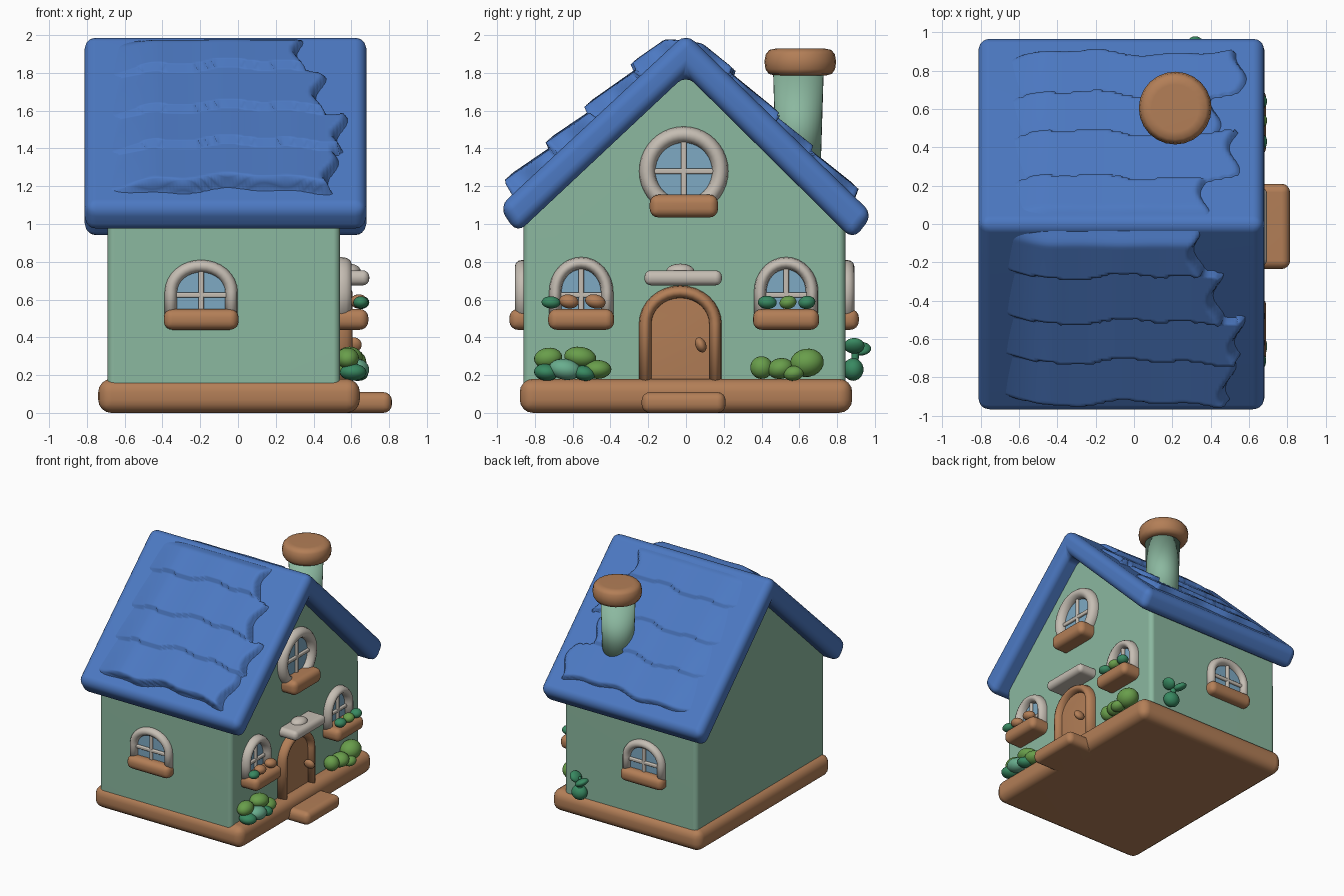
import bpy, bmesh, math, random
from mathutils import Matrix, Vector

if "Cube" in bpy.data.objects:
    bpy.data.objects.remove(bpy.data.objects["Cube"])

random.seed(4)


def mat(name, r, g, b):
    m = bpy.data.materials.new(name)
    m.diffuse_color = (r, g, b, 1)
    m.use_nodes = True
    m.node_tree.nodes["Principled BSDF"].inputs["Base Color"].default_value = m.diffuse_color
    return m


BLUE = mat("roof_blue", 0.072, 0.19, 0.54)
GREEN = mat("wall_green", 0.26, 0.48, 0.35)
BROWN = mat("wood_brown", 0.45, 0.21, 0.095)
WHITE = mat("frame_white", 0.56, 0.51, 0.45)
GLASS = mat("glass_blue", 0.21, 0.40, 0.55)
LEAF = mat("leaf_green", 0.14, 0.34, 0.07)
TEAL = mat("teal_green", 0.04, 0.25, 0.12)
PALE = mat("pale_green", 0.14, 0.42, 0.27)


def finish(bm, name, material, M=Matrix(), weighted=False):
    bmesh.ops.transform(bm, matrix=M, verts=bm.verts)
    bmesh.ops.recalc_face_normals(bm, faces=bm.faces)
    me = bpy.data.meshes.new(name)
    bm.to_mesh(me)
    bm.free()
    me.materials.append(material)
    me.shade_smooth()
    ob = bpy.data.objects.new(name, me)
    bpy.context.collection.objects.link(ob)
    if weighted:
        ob.modifiers.new("even_shading", 'WEIGHTED_NORMAL')
    return ob


def prism(name, pts, axis_lo, axis_hi, material, bevel=0.0, M=Matrix(), seg=4):
    """Profile in local XY, extruded along local Z."""
    bm = bmesh.new()
    f = bm.faces.new([bm.verts.new((p[0], p[1], axis_lo)) for p in pts])
    ext = bmesh.ops.extrude_face_region(bm, geom=[f])["geom"]
    bmesh.ops.translate(bm, vec=(0, 0, axis_hi - axis_lo),
                        verts=[v for v in ext if isinstance(v, bmesh.types.BMVert)])
    bmesh.ops.recalc_face_normals(bm, faces=bm.faces)
    if bevel:
        bmesh.ops.bevel(bm, geom=bm.edges[:], offset=bevel, segments=seg,
                        profile=0.5, affect='EDGES', clamp_overlap=True)
    return finish(bm, name, material, M, True)


def box(name, lo, hi, material, bevel, M=Matrix()):
    pts = [(lo[0], lo[1]), (hi[0], lo[1]), (hi[0], hi[1]), (lo[0], hi[1])]
    return prism(name, pts, lo[2], hi[2], material, bevel, M)


def blob(name, c, r, material, M=Matrix(), rot=0.0):
    bm = bmesh.new()
    bmesh.ops.create_icosphere(bm, subdivisions=3, radius=1)
    T = Matrix.Translation(c) @ Matrix.Rotation(rot, 4, 'Z') @ Matrix.Diagonal((*r, 1))
    return finish(bm, name, material, M @ T)


def tube(name, path, rn, rw, w, material, M, closed=False, n=12):
    """Oval tube along a flat path, rn wide in the plane and rw deep."""
    bm, rings, k = bmesh.new(), [], len(path)
    for i, p in enumerate(path):
        a = path[(i - 1) % k] if closed else path[max(i - 1, 0)]
        b = path[(i + 1) % k] if closed else path[min(i + 1, k - 1)]
        t = (Vector(b) - Vector(a)).normalized()
        ring = []
        for j in range(n):
            an = math.tau * j / n
            o = rn * math.cos(an)
            ring.append(bm.verts.new((p[0] - t.y * o, p[1] + t.x * o, w + rw * math.sin(an))))
        rings.append(ring)
    for i in range(k if closed else k - 1):
        A, B = rings[i], rings[(i + 1) % k]
        for j in range(n):
            bm.faces.new((A[j], A[(j + 1) % n], B[(j + 1) % n], B[j]))
    if not closed:
        bm.faces.new(rings[0])
        bm.faces.new(rings[-1])
    return finish(bm, name, material, M)


def arch(a, z0, z1, h, n=16):
    arc = [(a * math.cos(math.pi * i / n), z1 + h * math.sin(math.pi * i / n)) for i in range(n + 1)]
    return [(a, z0)] + arc + [(-a, z0)]


def wall_frame(u, w, origin):
    """Matrix with local X along the wall, Y up and Z outward."""
    M = Matrix((u, (0, 0, 1), w)).transposed().to_4x4()
    M.translation = origin
    return M


PROFILE = Matrix(((0, 0, 1, 0), (1, 0, 0, 0), (0, 1, 0, 0), (0, 0, 0, 1)))  # profile in YZ, along X

# base, step and walls
box("base", (-0.74, -0.88, 0), (0.645, 0.88, 0.18), BROWN, 0.07)
box("door_step", (0.5, -0.235, 0), (0.815, 0.21, 0.11), BROWN, 0.045)
prism("walls", [(-0.86, 0.1), (0.845, 0.1), (0.845, 1.02), (0, 1.86), (-0.86, 1.02)],
      -0.69, 0.54, GREEN, 0.035, PROFILE)

# roof slab
prism("roof", [(0, 2.01), (-0.99, 1.09), (-0.895, 0.95), (0, 1.79), (0.885, 0.915), (0.99, 1.05)],
      -0.812, 0.68, BLUE, 0.06, PROFILE)


def ramp(t):
    t = min(max(t, 0), 1)
    return t * t * (3 - 2 * t)


# sculpted shingle courses, one relief sheet on each slope
COURSES = [0, 0.31, 0.63, 0.91, 1.2]
for side, thick, eave, ends in ((-1, 0.085, 1.09, (0.36, 0.46, 0.57, 0.52)),
                                (1, 0.045, 1.05, (0.40, 0.55, 0.45, 0.58))):
    d = Vector((0, side * 0.99, eave - 2.0)).normalized()
    nrm = Vector((0, -d.z * side, abs(d.y)))
    nrm.y = side * abs(d.z)
    ridge = Vector((0, 0, 2.0))
    bm, NX, NS, rows = bmesh.new(), 80, 90, []
    ph = random.uniform(0, 6)
    for i in range(NS + 1):
        s = 0.015 + 1.25 * i / NS
        row = []
        for j in range(NX + 1):
            x = -0.77 + 1.4 * j / NX
            sw = s + 0.018 * math.sin(7 * x + ph) + 0.012 * math.sin(17 * x + 2 * ph)
            c = max([k for k in range(4) if sw >= COURSES[k]] or [0])
            u = (sw - COURSES[c]) / (COURSES[c + 1] - COURSES[c])
            end = ends[c] + 0.03 * math.sin(19 * s + ph)
            m = ramp(s / 0.11) * ramp((end - x) / 0.05) * ramp((x + 0.77) / 0.35)
            m *= (0.6 + 0.4 * u) if u <= 1 else ramp(1 - (u - 1) / 0.1)
            row.append(bm.verts.new(ridge + d * s + nrm * (-0.02 + (thick + 0.02) * m) + Vector((x, 0, 0))))
        rows.append(row)
    for a, b in zip(rows, rows[1:]):
        for j in range(NX):
            bm.faces.new((a[j], a[j + 1], b[j + 1], b[j]))
    finish(bm, "shingles_" + ("front" if side < 0 else "back"), BLUE)

# chimney
bm = bmesh.new()
bmesh.ops.create_cone(bm, cap_ends=True, segments=32, radius1=0.115, radius2=0.135, depth=0.65)
finish(bm, "chimney", GREEN, Matrix.Translation((0.215, 0.595, 1.515)), True)
ring = [(0.19 * math.cos(math.tau * i / 24), 0.19 * math.sin(math.tau * i / 24)) for i in range(24)]
bm = bmesh.new()
levels = [bm.verts.new((0, 0, 1.79))]
bmesh.ops.delete(bm, geom=levels, context='VERTS')
loops = [[bm.verts.new((x * k, y * k, z)) for x, y in ring] for k, z in
         ((0.7, 1.785), (0.88, 1.795), (0.97, 1.82), (1, 1.86), (0.96, 1.9), (0.86, 1.922), (0.65, 1.93))]
for a, b in zip(loops, loops[1:]):
    for j in range(24):
        bm.faces.new((a[j], a[(j + 1) % 24], b[(j + 1) % 24], b[j]))
bm.faces.new(loops[0])
bm.faces.new(loops[-1])
finish(bm, "chimney_cap", BROWN, Matrix.Translation((0.215, 0.605, 0)), True)

ENTRY = wall_frame((0, 1, 0), (1, 0, 0), (0.54, 0, 0))
SIDE_F = wall_frame((1, 0, 0), (0, -1, 0), (0, -0.86, 0))
SIDE_B = wall_frame((-1, 0, 0), (0, 1, 0), (0, 0.845, 0))


# arched windows with sills
def window(name, M, u, top, half, rw, sill_depth):
    M = M @ Matrix.Translation((u, 0, 0))
    a = half - 0.033
    path = arch(a, 0.5, 0.64, top - 0.64 - 0.033)
    prism(name + "_glass", path, -0.001, 0.008, GLASS, 0, M)
    tube(name + "_frame", path, 0.033, rw, 0.006, WHITE, M)
    box(name + "_bar_upright", (-0.014, 0.5, 0), (0.014, top - 0.04, 0.025), WHITE, 0.008, M)
    box(name + "_bar_cross", (-a, 0.61, 0), (a, 0.638, 0.025), WHITE, 0.008, M)
    box(name + "_sill", (-half - 0.005, 0.44, -0.05), (half + 0.005, 0.55, sill_depth), BROWN, 0.045, M)


window("front_window", SIDE_F, -0.195, 0.81, 0.193, 0.04, 0.075)
window("back_window", SIDE_B, 0.21, 0.81, 0.193, 0.04, 0.07)
window("entry_window_left", ENTRY, -0.555, 0.825, 0.17, 0.055, 0.15)
window("entry_window_right", ENTRY, 0.53, 0.825, 0.17, 0.055, 0.15)

# round gable window
R = ENTRY @ Matrix.Translation((-0.012, 1.28, 0))
circle = [(0.193 * math.cos(math.tau * i / 40), 0.193 * math.sin(math.tau * i / 40)) for i in range(40)]
prism("gable_glass", circle, -0.001, 0.008, GLASS, 0, R)
tube("gable_frame", circle, 0.043, 0.055, 0.006, WHITE, R, True)
box("gable_bar_upright", (-0.015, -0.17, 0), (0.015, 0.17, 0.025), WHITE, 0.008, R)
box("gable_bar_cross", (-0.17, -0.015, 0), (0.17, 0.015, 0.025), WHITE, 0.008, R)
box("gable_sill", (-0.18, -0.245, -0.05), (0.182, -0.125, 0.13), BROWN, 0.045, R)

# door, handle and canopy
D = ENTRY @ Matrix.Translation((-0.03, 0, 0))
door = arch(0.185, 0.15, 0.47, 0.17)
prism("door", door, -0.01, 0.022, BROWN, 0, D)
tube("door_frame", door, 0.034, 0.06, 0.006, BROWN, D)
blob("door_handle", (0.108, 0.36, 0.07), (0.028, 0.042, 0.045), BROWN, D, 0.4)
box("door_canopy", (-0.19, 0.675, -0.05), (0.22, 0.755, 0.155), WHITE, 0.035, D)
blob("canopy_lump", (0.0, 0.75, 0.05), (0.075, 0.04, 0.06), WHITE, D)

# sill flowers and ground bushes: (along wall, up, out, width, height, depth, colour)
PLANTS = [
    (-0.715, 0.585, 0.11, 0.05, 0.032, 0.04, TEAL), (-0.62, 0.59, 0.1, 0.052, 0.037, 0.045, BROWN),
    (-0.48, 0.59, 0.1, 0.055, 0.037, 0.045, BROWN),
    (0.43, 0.585, 0.11, 0.05, 0.035, 0.045, TEAL), (0.54, 0.585, 0.11, 0.045, 0.035, 0.045, LEAF),
    (0.64, 0.585, 0.11, 0.045, 0.035, 0.045, TEAL),
    (-0.73, 0.29, 0.04, 0.075, 0.055, 0.06, LEAF), (-0.56, 0.295, 0.05, 0.085, 0.055, 0.07, LEAF),
    (-0.47, 0.23, 0.06, 0.075, 0.05, 0.07, LEAF), (-0.74, 0.215, 0.07, 0.065, 0.045, 0.07, TEAL),
    (-0.64, 0.23, 0.09, 0.085, 0.055, 0.065, PALE), (-0.54, 0.21, 0.09, 0.06, 0.04, 0.06, TEAL),
    (0.4, 0.24, 0.05, 0.06, 0.06, 0.06, LEAF), (0.5, 0.235, 0.06, 0.07, 0.055, 0.07, LEAF),
    (0.64, 0.265, 0.06, 0.09, 0.075, 0.08, LEAF), (0.57, 0.21, 0.1, 0.055, 0.04, 0.05, LEAF),
]
for i, (u, v, w, a, b, c, col) in enumerate(PLANTS):
    blob("plant_%02d" % i, (u, v, w), (a, b, c), col, ENTRY, random.uniform(-0.25, 0.25))

# sprouting plant on the back side
for i, (u, v, w, a, b, rot) in enumerate(((-0.37, 0.23, 0.04, 0.065, 0.06, 0), (-0.36, 0.3, 0.05, 0.022, 0.07, 0),
                                          (-0.4, 0.355, 0.045, 0.05, 0.03, -0.8),
                                          (-0.32, 0.34, 0.08, 0.055, 0.028, 0.5))):
    blob("sprout_%d" % i, (u, v, w), (a, b, 0.055 if i != 1 else 0.02), TEAL, SIDE_B, rot)
